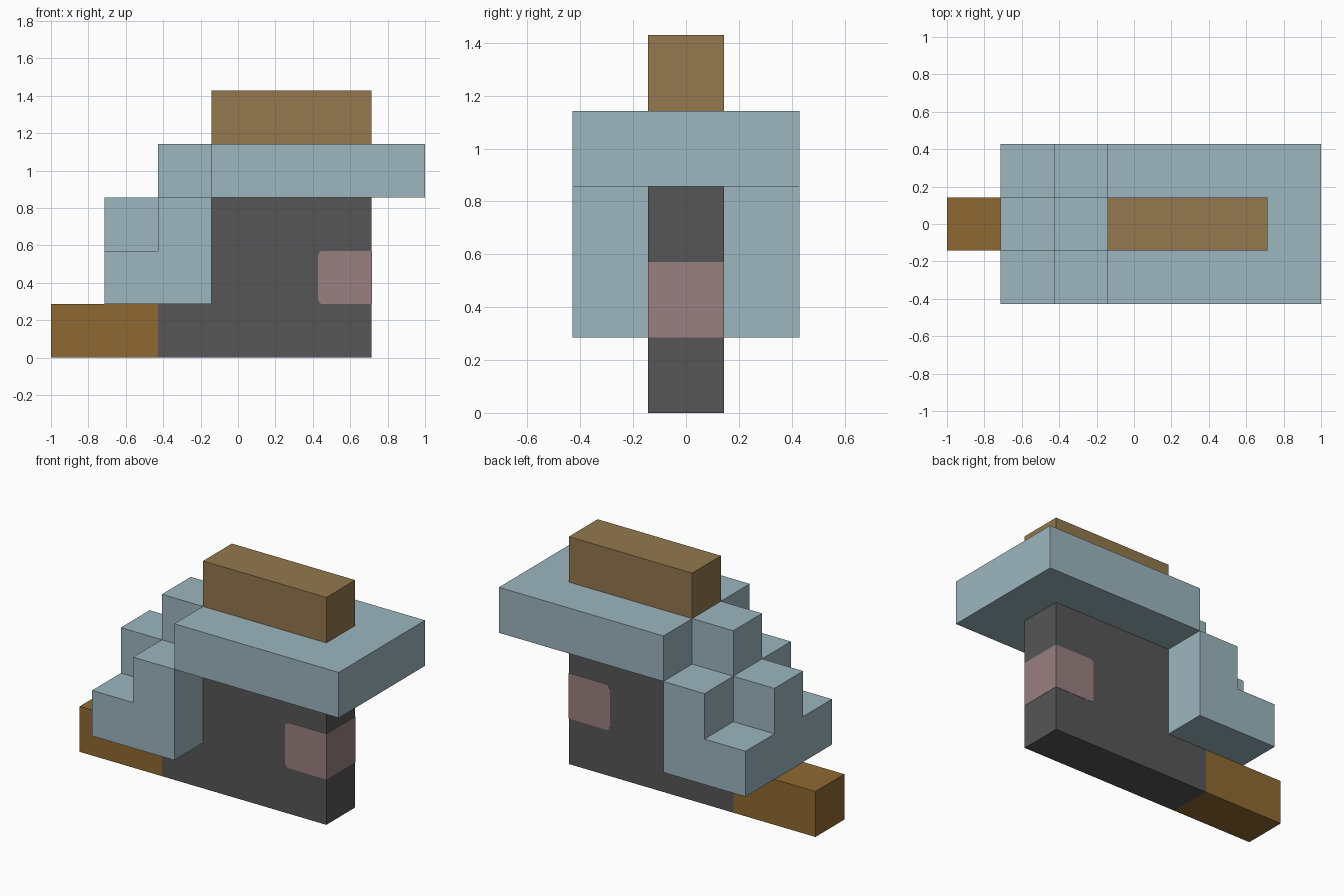
import bpy
import bmesh
import math

U = 2 / 7  # size of one block

if "Cube" in bpy.data.objects:
    bpy.data.objects.remove(bpy.data.objects["Cube"], do_unlink=True)


def material(name, rgb):
    """Flat colour given as 0-255 display values, stored as linear."""
    def linear(c):
        c /= 255
        return c / 12.92 if c <= 0.04045 else ((c + 0.055) / 1.055) ** 2.4
    color = tuple(linear(c) for c in rgb) + (1.0,)
    mat = bpy.data.materials.new(name)
    mat.use_nodes = True
    mat.diffuse_color = color
    bsdf = mat.node_tree.nodes["Principled BSDF"]
    bsdf.inputs["Base Color"].default_value = color
    bsdf.inputs["Roughness"].default_value = 0.9
    return mat


def prism(name, profile, y0, y1, mat):
    """Extrude an x-z profile (in blocks, from the left bottom corner) along y."""
    bm = bmesh.new()
    verts = [bm.verts.new(((x - 3.5) * U, y0 * U, z * U)) for x, z in profile]
    face = bm.faces.new(verts)
    new = bmesh.ops.extrude_face_region(bm, geom=[face])["geom"]
    moved = [v for v in new if isinstance(v, bmesh.types.BMVert)]
    bmesh.ops.translate(bm, verts=moved, vec=(0, (y1 - y0) * U, 0))
    bmesh.ops.recalc_face_normals(bm, faces=bm.faces)
    mesh = bpy.data.meshes.new(name)
    bm.to_mesh(mesh)
    bm.free()
    mesh.materials.append(mat)
    obj = bpy.data.objects.new(name, mesh)
    bpy.context.collection.objects.link(obj)
    return obj


def box(x0, x1, z0, z1):
    return [(x0, z0), (x1, z0), (x1, z1), (x0, z1)]


blue = material("pale blue", (156, 182, 191))
dark = material("dark grey", (86, 86, 86))
pink = material("dusty pink", (152, 128, 128))
tan = material("tan brown", (147, 120, 78))
brown = material("warm brown", (143, 105, 50))

# Central column: foot, body and top block
prism("foot", box(0, 2, 0, 1), -0.5, 0.5, brown)
prism("body", [(2, 0), (6, 0), (6, 3), (3, 3), (3, 1), (2, 1)], -0.5, 0.5, dark)
prism("top_block", box(3, 6, 4, 5), -0.5, 0.5, tan)

# Overhanging slab and the stepped parts descending from it
prism("slab", box(3, 7, 3, 4), -1.5, 1.5, blue)
prism("middle_steps", [(1, 1), (3, 1), (3, 4), (2, 4), (2, 3), (1, 3)], -0.5, 0.5, blue)
side_steps = [(1, 1), (3, 1), (3, 3), (2, 3), (2, 2), (1, 2)]
for name, y in (("front_steps", -1.5), ("back_steps", 0.5)):
    prism(name, side_steps, y, y + 1, blue)

# Thin pink patch wrapped around the end of the body, rounded on its inner corners
r, e = 0.09, 0.006
patch = [(6 + e, 1), (6 + e, 2)]
for cz, start in ((2 - r, 90), (1 + r, 180)):
    for i in range(5):
        a = math.radians(start + i * 22.5)
        patch.append((5 + r + r * math.cos(a), cz + r * math.sin(a)))
prism("patch", patch, -0.5 - e, 0.5 + e, pink)
